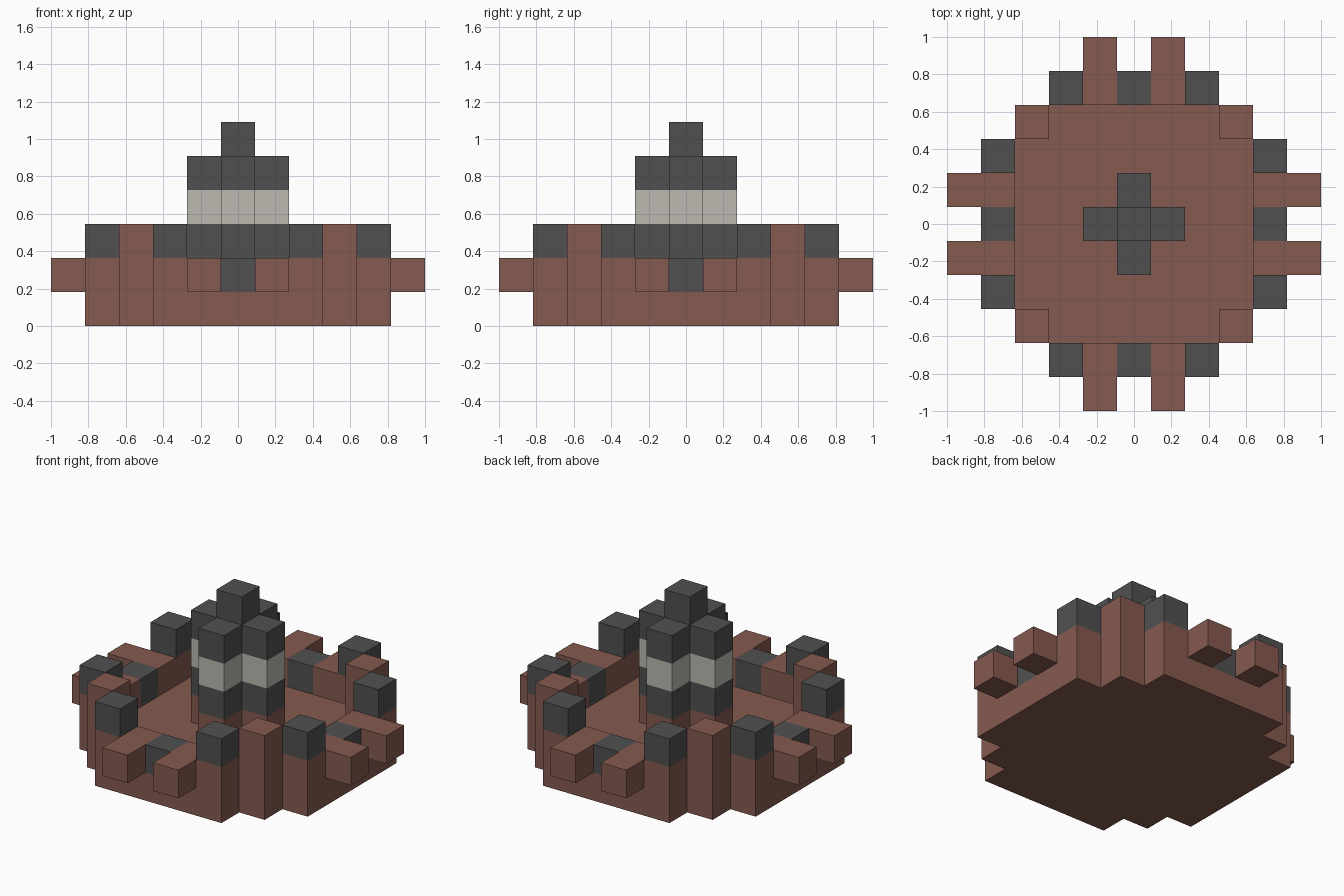
import bpy
import bmesh
from mathutils import Vector

cube = bpy.data.objects.get("Cube")
if cube:
    bpy.data.objects.remove(cube, do_unlink=True)

U = 2 / 11  # edge of one block


def make_material(name, rgb):
    mat = bpy.data.materials.new(name)
    mat.use_nodes = True
    mat.diffuse_color = (*rgb, 1)
    mat.node_tree.nodes["Principled BSDF"].inputs["Base Color"].default_value = (*rgb, 1)
    return mat


brown = make_material("red brown brick", (0.235, 0.102, 0.080))
gray = make_material("dark gray stone", (0.081, 0.081, 0.081))
pale = make_material("pale stone", (0.503, 0.479, 0.434))


def four_sides(x, y):
    """Repeat a column position by quarter turns and mirroring."""
    return {(sx * a, sy * b) for a, b in ((x, y), (y, x)) for sx in (1, -1) for sy in (1, -1)}


def blocks(columns, *layers):
    return {(x, y, z) for x, y in columns for z in layers}


# Stepped floor plan and cross-shaped keep
floor = {(x, y) for x in range(-4, 5) for y in range(-4, 5) if abs(x) + abs(y) <= 6}
cross = {(0, 0)} | four_sides(1, 0)
wall = four_sides(4, 1) | four_sides(4, 2)

parts = {
    "floor_slab": (brown, blocks(floor, 0)),
    "curtain_wall": (brown, blocks(wall, 1)),
    "gate_blocks": (gray, blocks(four_sides(4, 0), 1)),
    "wall_brackets": (brown, blocks(four_sides(5, 1), 1)),
    "corner_posts": (brown, blocks(four_sides(3, 3), 1, 2)),
    "wall_merlons": (gray, blocks(four_sides(4, 2), 2)),
    "keep_base": (brown, blocks(cross, 1)),
    "keep_lower_band": (gray, blocks(cross, 2)),
    "keep_pale_band": (pale, blocks(cross, 3)),
    "keep_upper_band": (gray, blocks(cross, 4)),
    "keep_top": (gray, blocks({(0, 0)}, 5)),
}
solid = set().union(*(cells for _, cells in parts.values()))


def build(name, mat, cells):
    """Make the outer faces of a group of blocks as one clean mesh."""
    bm = bmesh.new()
    for cell in sorted(cells):
        center = Vector(cell) + Vector((0, 0, 0.5))
        for axis in range(3):
            for sign in (1, -1):
                n = Vector((0, 0, 0))
                n[axis] = sign
                if tuple(int(c + d) for c, d in zip(cell, n)) in solid:
                    continue
                a = Vector((0, 0, 0))
                a[(axis + 1) % 3] = 0.5
                b = n.cross(a)
                middle = center + n / 2
                corners = (-a - b, a - b, a + b, b - a)
                bm.faces.new([bm.verts.new((middle + c) * U) for c in corners])
    bmesh.ops.remove_doubles(bm, verts=bm.verts, dist=U / 100)
    bmesh.ops.dissolve_limit(bm, angle_limit=0.01, verts=bm.verts, edges=bm.edges)
    mesh = bpy.data.meshes.new(name)
    bm.to_mesh(mesh)
    bm.free()
    mesh.materials.append(mat)
    bpy.context.collection.objects.link(bpy.data.objects.new(name, mesh))


for part, (material, cells) in parts.items():
    build(part, material, cells)
